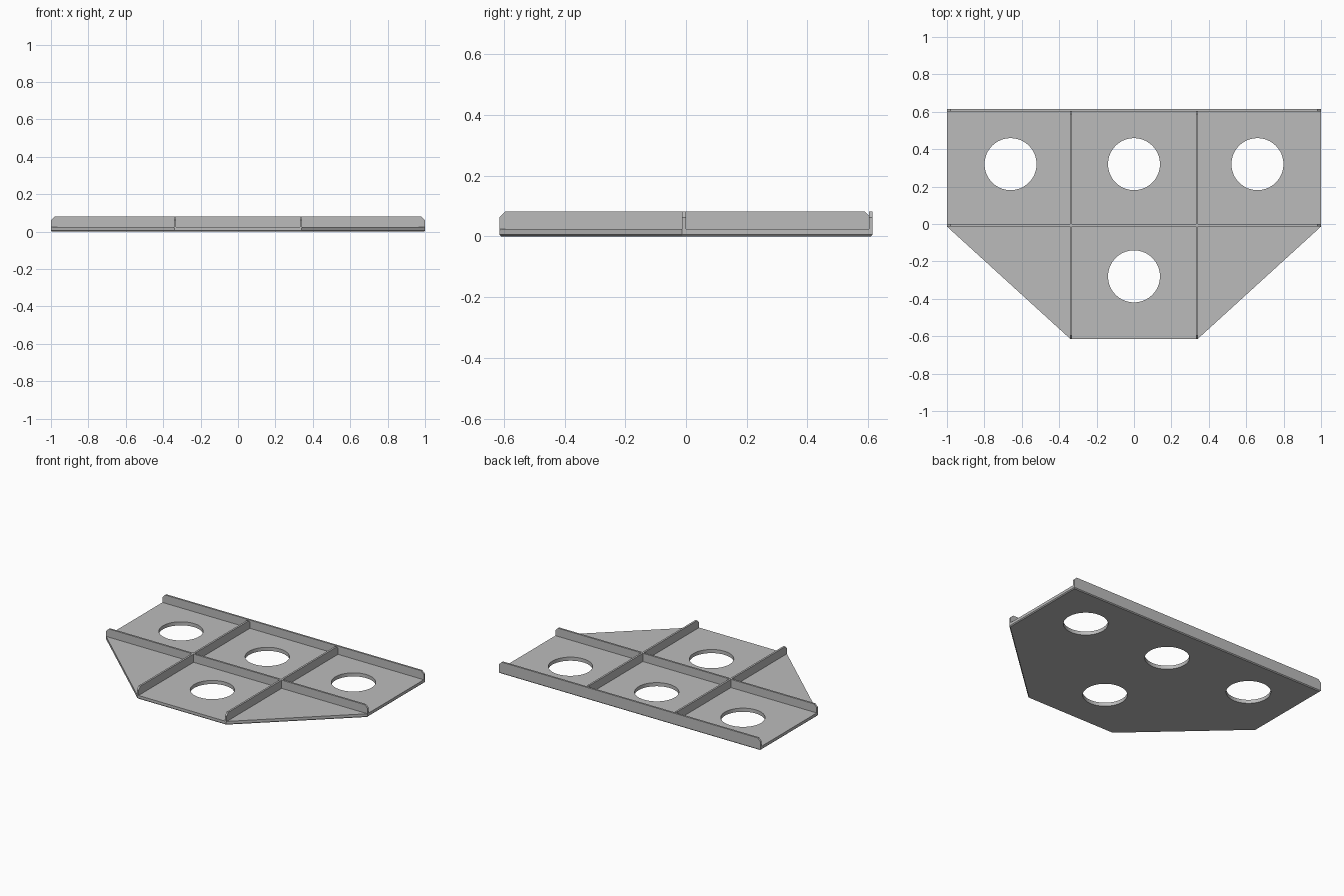
import bpy
import bmesh
from math import radians

cube = bpy.data.objects.get("Cube")
if cube:
    bpy.data.objects.remove(cube, do_unlink=True)

grey = bpy.data.materials.new("plain grey")
grey.use_nodes = True
colour = (0.5, 0.5, 0.5, 1)
grey.diffuse_color = colour
grey.node_tree.nodes["Principled BSDF"].inputs["Base Color"].default_value = colour

FLOOR, TOP, THICK, CUT = 0.025, 0.082, 0.013, 0.02
BACK, FRONT, MID = 0.615, -0.615, -0.007


def prism(name, outline, shift, bevel_bottom=0):
    """Extrude a closed outline by a vector, optionally chamfering the lower rim."""
    bm = bmesh.new()
    face = bm.faces.new([bm.verts.new(p) for p in outline])
    grown = bmesh.ops.extrude_face_region(bm, geom=[face], use_keep_orig=True)
    moved = [v for v in grown["geom"] if isinstance(v, bmesh.types.BMVert)]
    bmesh.ops.translate(bm, vec=shift, verts=moved)
    bmesh.ops.recalc_face_normals(bm, faces=bm.faces)
    if bevel_bottom:
        rim = [e for e in bm.edges if all(v.co.z < 0.001 for v in e.verts)]
        bmesh.ops.bevel(bm, geom=rim, offset=bevel_bottom, segments=1, affect='EDGES')
    mesh = bpy.data.meshes.new(name)
    bm.to_mesh(mesh)
    bm.free()
    mesh.materials.append(grey)
    obj = bpy.data.objects.new(name, mesh)
    bpy.context.collection.objects.link(obj)
    return obj


def rib_profile(start, end):
    """Side outline of a rib with both upper corners cut off."""
    return [(start, FLOOR - 0.005), (end, FLOOR - 0.005), (end, TOP - CUT),
            (end - CUT, TOP), (start + CUT, TOP), (start, TOP - CUT)]


# Floor plate with chamfered lower rim
half = [(1, BACK), (1, MID - THICK / 2), (0.34, FRONT)]
outline = half + [(-x, y) for x, y in reversed(half)]
plate = prism("floor_plate", [(x, y, 0) for x, y in outline], (0, 0, FLOOR), 0.006)

# Round openings
for i, (x, y) in enumerate([(-0.66, 0.32), (0, 0.32), (0.66, 0.32), (0, -0.28)]):
    bpy.ops.mesh.primitive_cylinder_add(vertices=64, radius=0.139, depth=0.2, location=(x, y, 0))
    cutter = bpy.context.object
    cutter.name = f"hole_cutter_{i + 1}"
    cutter.data.materials.append(grey)
    cutter.hide_render = True
    cutter.hide_set(True)
    cutter.display_type = 'WIRE'
    hole = plate.modifiers.new(f"hole_{i + 1}", 'BOOLEAN')
    hole.operation, hole.object, hole.solver = 'DIFFERENCE', cutter, 'EXACT'

# Cross ribs along the back edge and the middle
for name, y in (("back_rib", BACK - THICK), ("middle_rib", MID - THICK / 2)):
    prism(name, [(x, y, z) for x, z in rib_profile(-1, 1)], (0, THICK, 0))

# Lengthwise ribs
for name, x in (("left_rib", 0.337), ("right_rib", -0.337)):
    prism(name, [(x - THICK / 2, y, z) for y, z in rib_profile(FRONT, BACK - THICK / 2)],
          (THICK, 0, 0))

# Smooth hole walls, sharp edges elsewhere
bpy.ops.object.select_all(action='DESELECT')
plate.select_set(True)
bpy.context.view_layer.objects.active = plate
bpy.ops.object.shade_smooth_by_angle(angle=radians(30))
